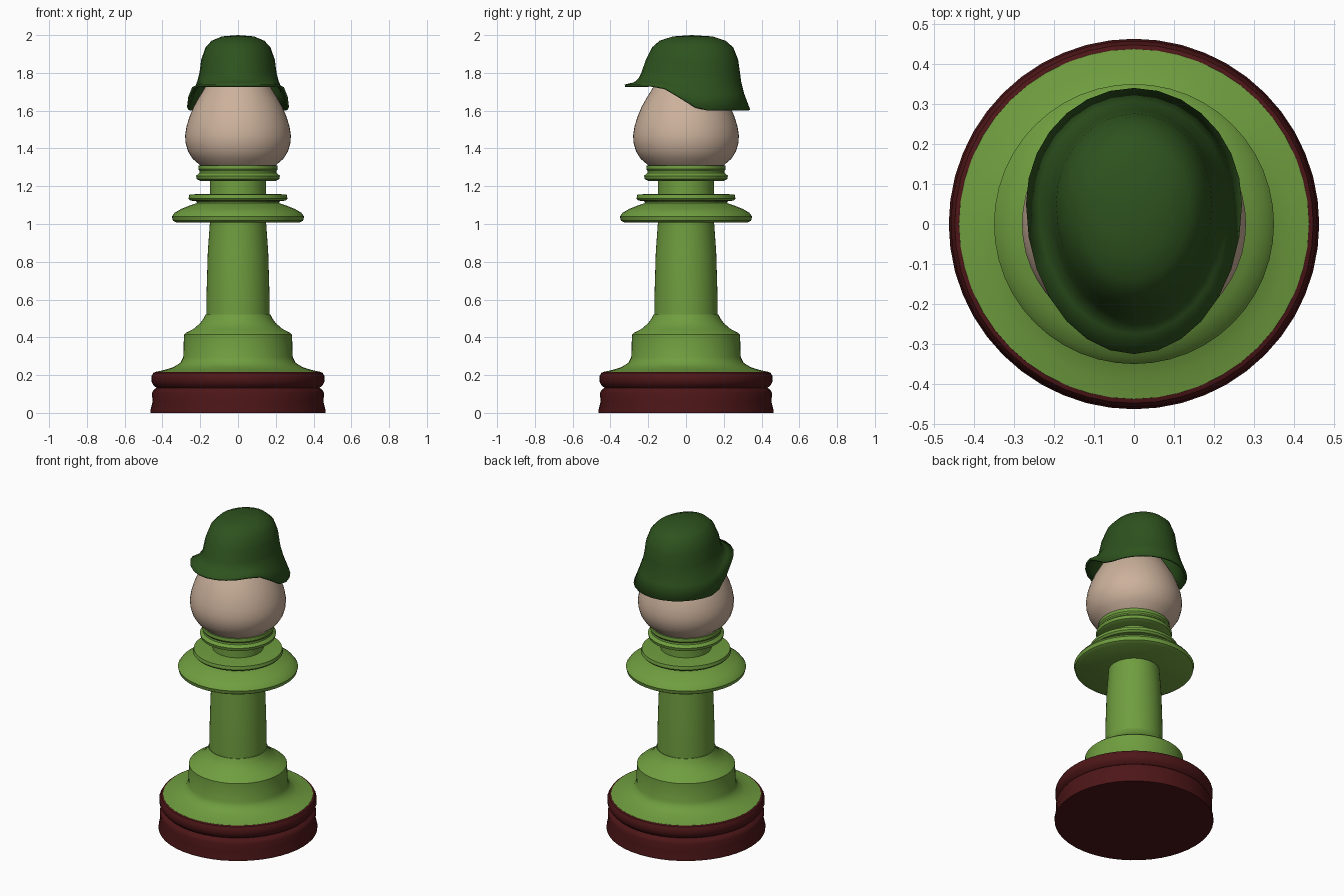
import bpy, bmesh
from math import sin, cos, pi, radians

if "Cube" in bpy.data.objects:
    bpy.data.objects.remove(bpy.data.objects["Cube"])


def material(name, rgb):
    m = bpy.data.materials.new(name)
    m.diffuse_color = (*rgb, 1)
    m.use_nodes = True
    m.node_tree.nodes["Principled BSDF"].inputs["Base Color"].default_value = m.diffuse_color
    return m


def finish(name, bm, mat, angle=35):
    bmesh.ops.recalc_face_normals(bm, faces=bm.faces)
    mesh = bpy.data.meshes.new(name)
    bm.to_mesh(mesh)
    bm.free()
    mesh.materials.append(mat)
    obj = bpy.data.objects.new(name, mesh)
    bpy.context.collection.objects.link(obj)
    bpy.ops.object.select_all(action='DESELECT')
    obj.select_set(True)
    bpy.context.view_layer.objects.active = obj
    bpy.ops.object.shade_smooth_by_angle(angle=radians(angle))
    return obj


def loft(rings, bottom=None, top=None):
    """Skin a stack of closed rings; optional pole points close the ends."""
    bm = bmesh.new()
    loops = [[bm.verts.new(p) for p in r] for r in rings]
    n = len(loops[0])
    for a, b in zip(loops, loops[1:]):
        for i in range(n):
            j = (i + 1) % n
            bm.faces.new((a[i], a[j], b[j], b[i]))
    for pole, loop in ((bottom, loops[0]), (top, loops[-1])):
        if pole:
            v = bm.verts.new(pole)
            for i in range(n):
                bm.faces.new((v, loop[i], loop[(i + 1) % n]))
    return bm


def lathe(name, profile, mat, segs=48, angle=35):
    rings = [[(r * cos(2 * pi * i / segs), r * sin(2 * pi * i / segs), z)
              for i in range(segs)] for r, z in profile]
    bm = loft(rings, (0, 0, profile[0][1]), (0, 0, profile[-1][1]))
    return finish(name, bm, mat, angle)


red = material("dark_red", (0.075, 0.008, 0.009))
green = material("leaf_green", (0.16, 0.34, 0.05))
skin = material("skin", (0.6, 0.44, 0.33))
olive = material("helmet_green", (0.027, 0.085, 0.013))

# Grooved foot
lathe("base", [(0.463, 0), (0.463, 0.015), (0.452, 0.06), (0.456, 0.105),
               (0.448, 0.12), (0.432, 0.133), (0.448, 0.147), (0.458, 0.165),
               (0.458, 0.195), (0.448, 0.212), (0.435, 0.217)], red)

# Stepped pedestal
lathe("pedestal", [(0.44, 0.205), (0.437, 0.217), (0.39, 0.227), (0.34, 0.243),
                   (0.305, 0.265), (0.29, 0.295), (0.286, 0.415), (0.275, 0.425),
                   (0.235, 0.445), (0.2, 0.475), (0.182, 0.5), (0.172, 0.522)], green)

# Tapered stem
lathe("stem", [(0.168, 0.5), (0.166, 0.65), (0.16, 0.85), (0.148, 1.02),
               (0.148, 1.25)], green)

# Wide collar with a thin disc above it
lathe("wide_collar", [(0.325, 1.007), (0.345, 1.018), (0.35, 1.04), (0.335, 1.06),
                      (0.3, 1.08), (0.25, 1.1), (0.22, 1.11)], green)
lathe("thin_disc", [(0.215, 1.1), (0.22, 1.12), (0.252, 1.124), (0.262, 1.135),
                    (0.258, 1.155), (0.2, 1.16)], green)

# Neck ring
lathe("neck_ring", [(0.2, 1.228), (0.218, 1.237), (0.222, 1.255), (0.205, 1.27),
                    (0.203, 1.28), (0.21, 1.29), (0.208, 1.31)], green)

# Egg-shaped head
lathe("head", [(0.19, 1.3), (0.205, 1.315), (0.24, 1.345), (0.265, 1.385),
               (0.278, 1.43), (0.28, 1.47), (0.272, 1.52), (0.256, 1.57),
               (0.235, 1.62), (0.21, 1.665), (0.182, 1.71), (0.155, 1.76),
               (0.13, 1.81), (0.09, 1.85), (0.045, 1.87)], skin, angle=60)

# Helmet: rings of half width, front y, back y, front z, back z
RINGS = [(0.27, -0.325, 0.34, 1.738, 1.605), (0.238, -0.275, 0.308, 1.75, 1.69),
         (0.215, -0.252, 0.292, 1.77, 1.755), (0.204, -0.237, 0.286, 1.80, 1.80),
         (0.195, -0.212, 0.276, 1.87, 1.87), (0.172, -0.18, 0.25, 1.935, 1.935),
         (0.14, -0.14, 0.21, 1.97, 1.97), (0.085, -0.07, 0.14, 1.993, 1.993)]


def helmet_ring(w, front, back, zf, zb, n=28, cy=0.05):
    pts = []
    for i in range(n):
        a = 2 * pi * i / n
        s = sin(a)
        y = cy + s * (back - cy if s > 0 else cy - front)
        t = min(max((y + 0.17) / 0.28, 0), 1)
        t = t * t * (3 - 2 * t)
        pts.append((w * cos(a), y, zf + (zb - zf) * t))
    return pts


helmet = finish("helmet", loft([helmet_ring(*r) for r in RINGS], top=(0, 0.03, 2.0)),
                olive, 40)
shell = helmet.modifiers.new("thickness", 'SOLIDIFY')
shell.thickness = 0.012
shell.offset = -1
